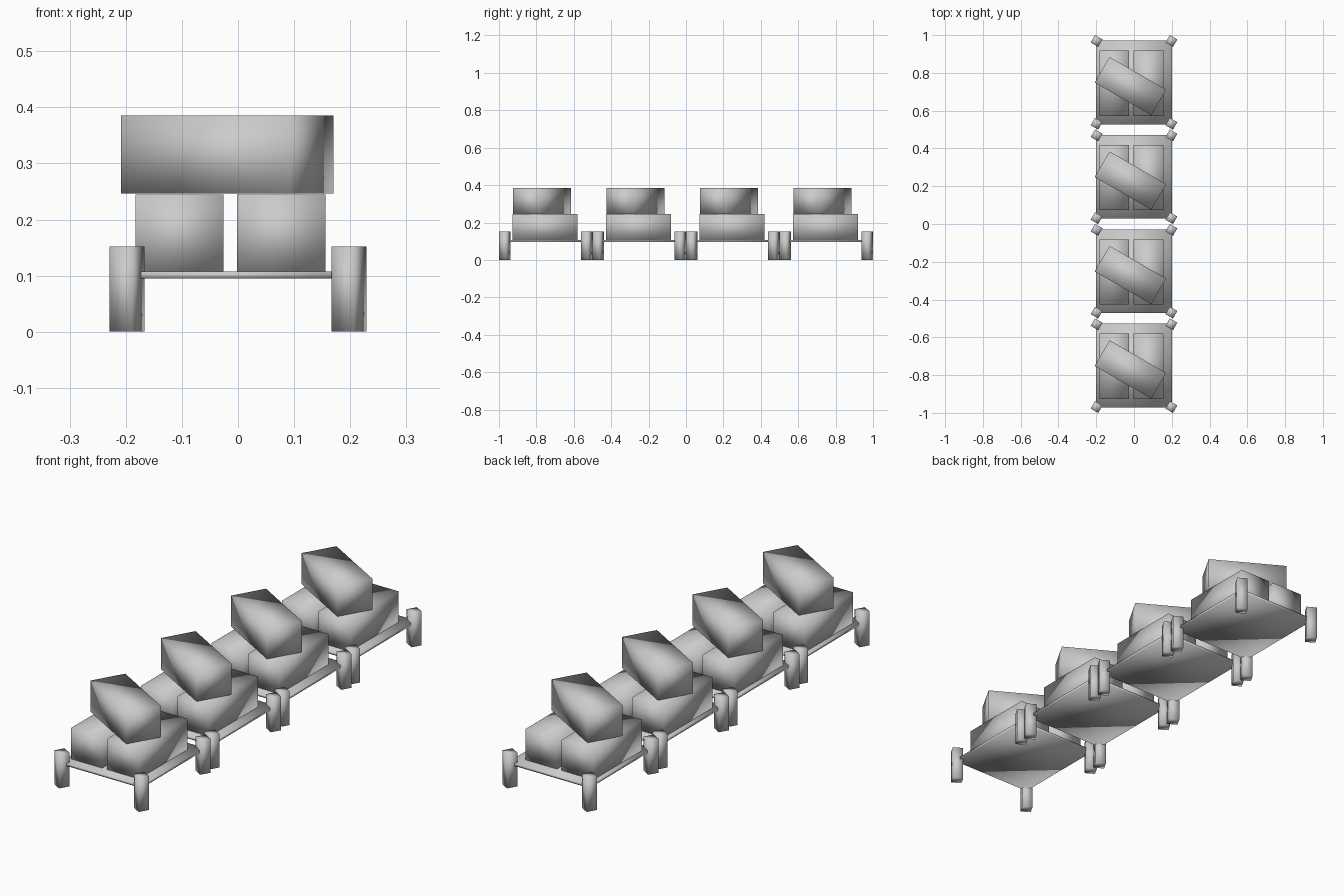
import bpy
from math import radians

if "Cube" in bpy.data.objects:
    bpy.data.objects.remove(bpy.data.objects["Cube"])


def box(name, size, loc, turn=0):
    """Smooth-shaded box, turned about z by the given degrees."""
    bpy.ops.mesh.primitive_cube_add(size=1, location=loc, rotation=(0, 0, radians(turn)))
    ob = bpy.context.object
    ob.name = name
    ob.scale = size
    bpy.ops.object.transform_apply(location=False, rotation=False, scale=True)
    # soft, fully smoothed shading across the box edges
    bpy.ops.object.shade_smooth()
    return ob


CRATE = (0.346, 0.157, 0.139)
LEG = (0.046, 0.046, 0.152)

# four identical loaded platforms in a row
for y in (-0.75, -0.25, 0.25, 0.75):
    # thin deck
    box("platform", (0.402, 0.444, 0.012), (0, y, 0.101))

    # twisted corner posts
    for sx in (-1, 1):
        for sy in (-1, 1):
            box("leg", LEG, (sx * 0.198, y + sy * 0.219, 0.076), -30)

    # two crates side by side and one laid diagonally on top
    box("lower_crate_left", CRATE, (-0.104, y - 0.004, 0.1755), 90)
    box("lower_crate_right", CRATE, (0.077, y - 0.004, 0.1755), 90)
    box("top_crate", CRATE, (-0.019, y - 0.02, 0.3155), -30)
